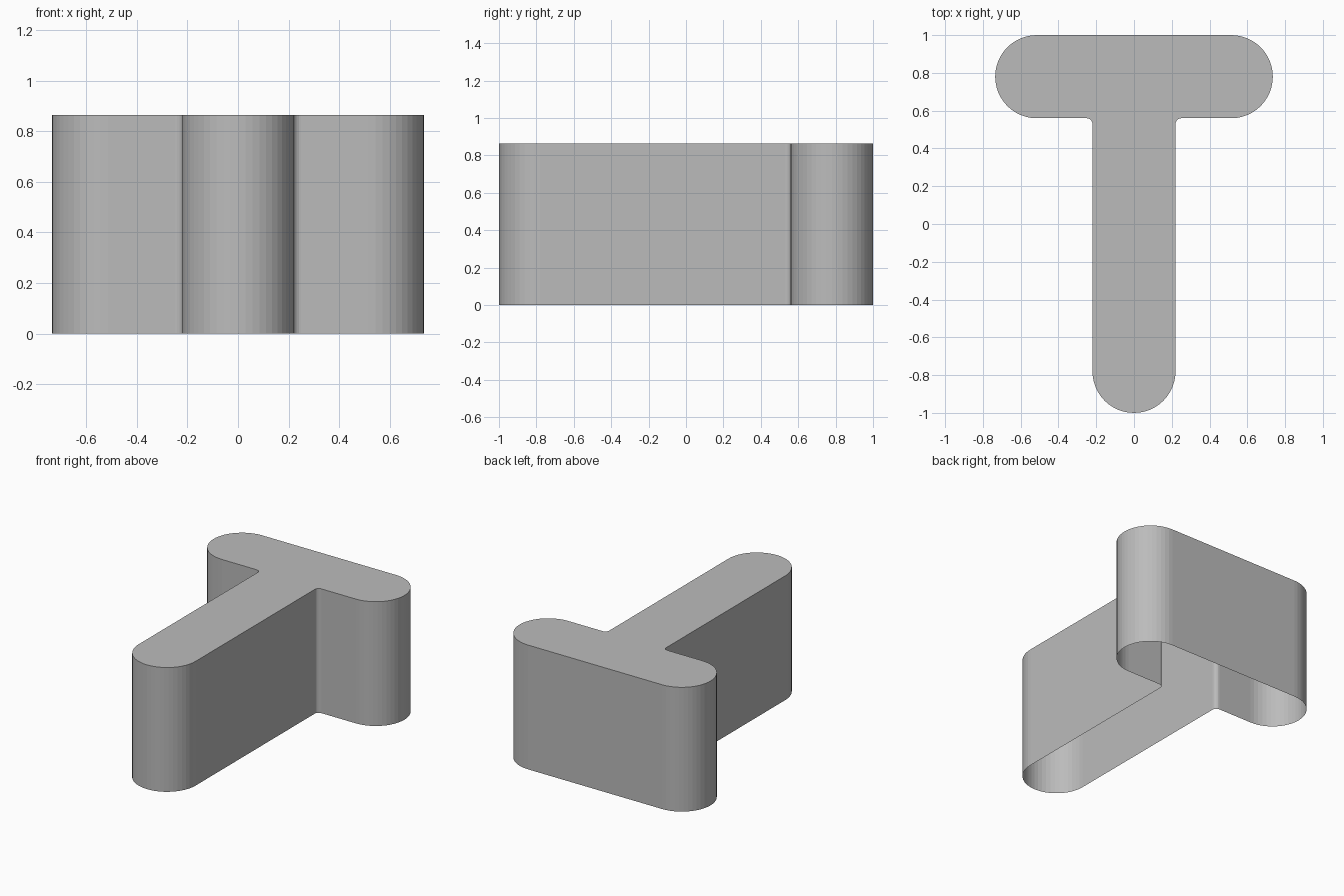
import bpy
import bmesh
from math import cos, sin, radians
from mathutils import Vector

cube = bpy.data.objects.get("Cube")
if cube:
    bpy.data.objects.remove(cube, do_unlink=True)

HEIGHT = 0.865
RADIUS = 0.22          # half width of stem and crossbar
FILLET = 0.03          # inner corner rounding
BAR_Y = 1 - RADIUS     # crossbar centre line
BAR_X = 0.735 - RADIUS   # centre of each crossbar end


def arc(cx, cy, radius, start, end, steps):
    """Points along an arc, angles in degrees."""
    angles = [radians(start + (end - start) * i / steps) for i in range(steps + 1)]
    return [(cx + radius * cos(a), cy + radius * sin(a)) for a in angles]


# Grey material
grey = bpy.data.materials.new("plain_grey")
grey.use_nodes = True
colour = (0.5, 0.5, 0.5, 1)
grey.diffuse_color = colour
grey.node_tree.nodes["Principled BSDF"].inputs["Base Color"].default_value = colour

# T-shaped outline, counter-clockwise from the stem's rounded end
corner_x, corner_y = RADIUS + FILLET, BAR_Y - RADIUS - FILLET
outline = (
    arc(0, RADIUS - 1, RADIUS, 180, 360, 24)
    + arc(corner_x, corner_y, FILLET, 180, 90, 5)
    + arc(BAR_X, BAR_Y, RADIUS, -90, 90, 24)
    + arc(-BAR_X, BAR_Y, RADIUS, 90, 270, 24)
    + arc(-corner_x, corner_y, FILLET, 90, 0, 5)
)

# Thin shell: flat top with side walls, open underneath
bm = bmesh.new()
top = bm.faces.new([bm.verts.new((x, y, HEIGHT)) for x, y in outline])
rim = list(top.edges)
walls = bmesh.ops.extrude_edge_only(bm, edges=rim)["geom"]
lower = [v for v in walls if isinstance(v, bmesh.types.BMVert)]
bmesh.ops.translate(bm, verts=lower, vec=Vector((0, 0, -HEIGHT)))
bmesh.ops.recalc_face_normals(bm, faces=bm.faces)
top.normal_update()
if top.normal.z < 0:
    bmesh.ops.reverse_faces(bm, faces=bm.faces)

mesh = bpy.data.meshes.new("t_shaped_shell")
bm.to_mesh(mesh)
bm.free()
mesh.materials.append(grey)
shell = bpy.data.objects.new("t_shaped_shell", mesh)
bpy.context.collection.objects.link(shell)
